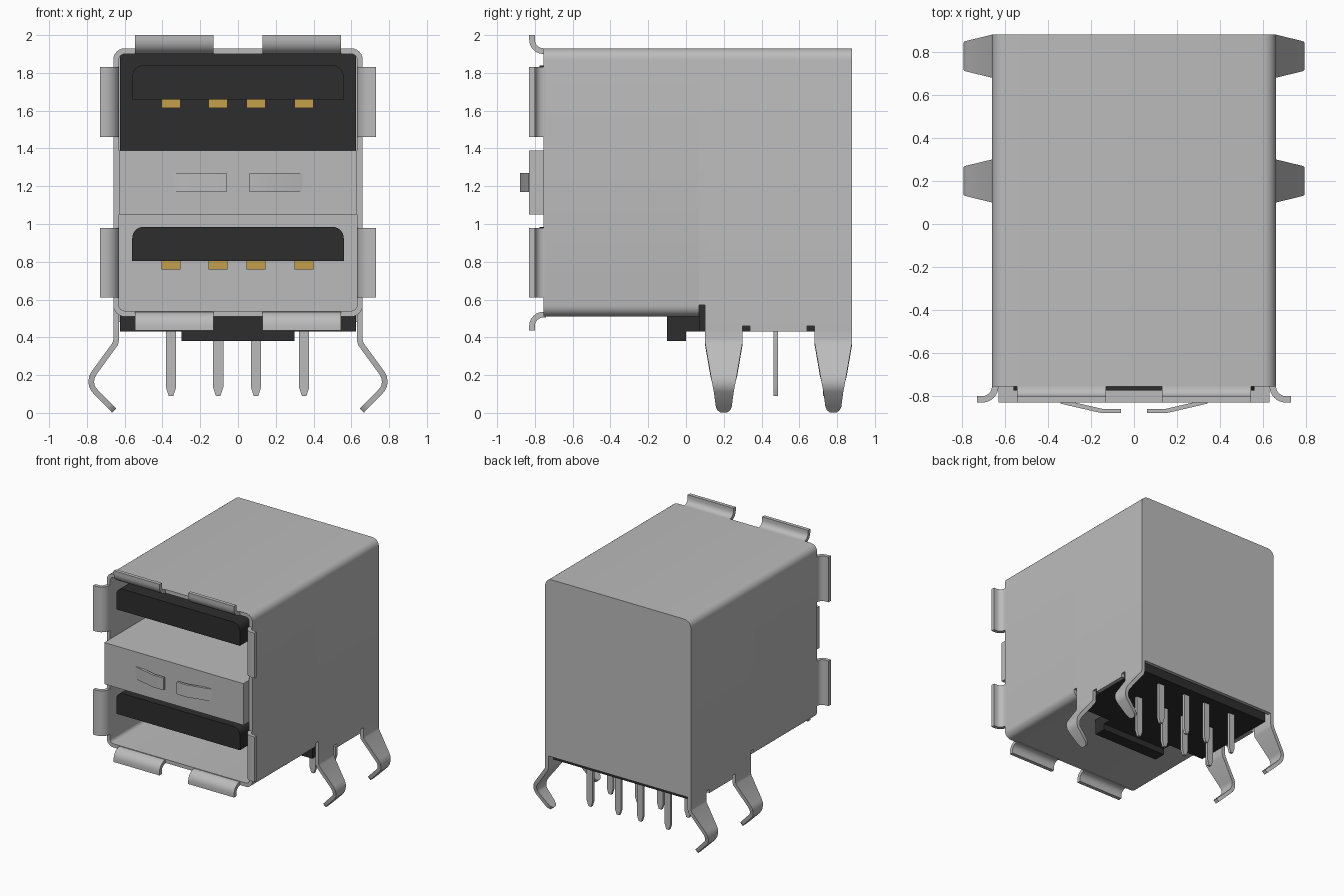
import bpy, bmesh, math
from mathutils import Vector

cube = bpy.data.objects.get("Cube")
if cube:
    bpy.data.objects.remove(cube, do_unlink=True)


def material(name, rgb):
    m = bpy.data.materials.new(name)
    m.use_nodes = True
    m.diffuse_color = (*rgb, 1)
    m.node_tree.nodes["Principled BSDF"].inputs["Base Color"].default_value = (*rgb, 1)
    return m


STEEL = material("grey_steel", (0.50, 0.50, 0.50))
BLACK = material("black_plastic", (0.027, 0.027, 0.027))
GOLD = material("gold_contact", (0.56, 0.35, 0.075))


def finish(name, bm, mat):
    bmesh.ops.recalc_face_normals(bm, faces=bm.faces)
    me = bpy.data.meshes.new(name)
    bm.to_mesh(me)
    bm.free()
    me.materials.append(mat)
    ob = bpy.data.objects.new(name, me)
    bpy.context.collection.objects.link(ob)
    bpy.ops.object.select_all(action='DESELECT')
    ob.select_set(True)
    bpy.context.view_layer.objects.active = ob
    bpy.ops.object.shade_smooth_by_angle(angle=math.radians(35))
    return ob


def along_y(u, v, t):
    return (u, t, v)


def prism(name, pts, lo, hi, mat, place=along_y):
    """Extrude a flat outline between lo and hi."""
    bm = bmesh.new()
    a = [bm.verts.new(place(u, v, lo)) for u, v in pts]
    b = [bm.verts.new(place(u, v, hi)) for u, v in pts]
    n = len(pts)
    bm.faces.new(a)
    bm.faces.new(b[::-1])
    for i in range(n):
        j = (i + 1) % n
        bm.faces.new((a[i], a[j], b[j], b[i]))
    return finish(name, bm, mat)


def box(name, x0, x1, y0, y1, z0, z1, mat):
    return prism(name, [(x0, z0), (x1, z0), (x1, z1), (x0, z1)], y0, y1, mat)


def sheet(name, path, thick, spans, mat, place, closed=False):
    """Bent sheet metal: a midline with thickness, spanning (lo, hi) at each point."""
    n = len(path)
    p = [Vector(q) for q in path]
    if isinstance(spans, tuple):
        spans = [spans] * n
    bm = bmesh.new()
    rings = []
    for i in range(n):
        prev = p[i - 1] if (i or closed) else None
        nxt = p[(i + 1) % n] if (i < n - 1 or closed) else None
        d1 = (p[i] - prev).normalized() if prev else (nxt - p[i]).normalized()
        d2 = (nxt - p[i]).normalized() if nxt else d1
        nrm = Vector((-(d1 + d2).y, (d1 + d2).x)).normalized()
        off = nrm * thick / 2 / max(0.5, nrm.dot(Vector((-d1.y, d1.x))))
        a, b = p[i] + off, p[i] - off
        lo, hi = spans[i]
        rings.append([bm.verts.new(place(*q)) for q in
                      ((a.x, a.y, lo), (b.x, b.y, lo), (b.x, b.y, hi), (a.x, a.y, hi))])
    for i in range(n if closed else n - 1):
        r, s = rings[i], rings[(i + 1) % n]
        for k in range(4):
            m = (k + 1) % 4
            bm.faces.new((r[k], r[m], s[m], s[k]))
    if not closed:
        bm.faces.new(rings[0])
        bm.faces.new(rings[-1][::-1])
    return finish(name, bm, mat)


def arc(cx, cz, r, a0, a1, steps=6):
    return [(cx + r * math.cos(math.radians(a0 + (a1 - a0) * i / steps)),
             cz + r * math.sin(math.radians(a0 + (a1 - a0) * i / steps)))
            for i in range(steps + 1)]


def arch(hx, top, r, bottom):
    """Upside-down U with rounded top corners."""
    return ([(hx, bottom)] + arc(hx - r, top - r, r, 0, 90)
            + arc(-hx + r, top - r, r, 90, 180) + [(-hx, bottom)])


# Shell: closed tube at the front, open-bottomed arch behind, flat back
R = 0.045
loop = (arch(0.645, 1.915, R, 0.6)[1:-1]
        + arc(-0.6, 0.57, R, 180, 270) + arc(0.6, 0.57, R, 270, 360))
sheet("shell_front", loop, 0.03, (-0.755, 0.07), STEEL, along_y, closed=True)
sheet("shell_relief", arch(0.645, 1.915, R, 0.57), 0.03, (0.07, 0.10), STEEL, along_y)
sheet("shell_rear", arch(0.645, 1.915, R, 0.46), 0.03, (0.10, 0.88), STEEL, along_y)
prism("shell_back", arch(0.63, 1.90, 0.03, 0.48), 0.85, 0.88, STEEL)

# Side skirts and bent, tapering board-lock legs
leg_path = [(0.645, 0.46, 0.10), (0.645, 0.385, 0.10), (0.650, 0.365, 0.099),
            (0.763, 0.210, 0.072), (0.774, 0.188, 0.068), (0.777, 0.165, 0.063),
            (0.774, 0.143, 0.058), (0.763, 0.122, 0.053), (0.685, 0.042, 0.042),
            (0.668, 0.025, 0.034), (0.656, 0.012, 0.018)]
for side, s in (("left", 1), ("right", -1)):
    x0, x1 = sorted((s * 0.63, s * 0.66))
    box(f"skirt_{side}", x0, x1, 0.34, 0.64, 0.43, 0.46, STEEL)
    for end, cy in (("front", 0.20), ("rear", 0.78)):
        box(f"skirt_{end}_{side}", x0, x1, cy - 0.1, cy + 0.1, 0.43, 0.46, STEEL)
        sheet(f"leg_{end}_{side}", [(s * x, z) for x, z, w in leg_path], 0.03,
              [(cy - w, cy + w) for x, z, w in leg_path], STEEL, along_y)

# Flared flange tabs around the mouth: profile is (outward, y)
flare = [(-0.015, -0.74)] + [(0.045 + u, -0.755 + v)
                             for u, v in arc(0, 0, 0.06, 180, 270)] + [(0.07, -0.815)]
for side, s in (("left", 1), ("right", -1)):
    span = tuple(sorted((s * 0.13, s * 0.545)))
    sheet(f"top_tab_{side}", flare, 0.03, span, STEEL, lambda n, y, t: (t, y, 1.93 + n))
    sheet(f"bottom_tab_{side}", flare, 0.03, span, STEEL, lambda n, y, t: (t, y, 0.505 - n))
    for level, z0, z1 in (("upper", 1.46, 1.83), ("lower", 0.61, 0.98)):
        sheet(f"side_tab_{level}_{side}", flare, 0.03, (z0, z1), STEEL,
              lambda n, y, t: (s * (0.66 + n), y, t))
    # Spring finger on the divider
    sheet(f"spring_finger_{side}",
          [(s * 0.34, -0.825), (s * 0.15, -0.869), (s * 0.06, -0.869)], 0.02,
          (1.17, 1.27), STEEL, lambda u, v, t: (u, v, t))

# Divider between the two ports, and liner at the rear of the lower port
box("divider", -0.63, 0.63, -0.83, 0.10, 1.05, 1.39, STEEL)
box("lower_port_liner", -0.63, 0.63, 0.05, 0.07, 0.54, 1.05, STEEL)

# Plastic housing inside, its foot and locating block
box("housing", -0.625, 0.625, 0.10, 0.82, 0.43, 1.90, BLACK)
box("housing_lip", -0.625, 0.625, 0.07, 0.10, 0.43, 0.58, BLACK)
box("housing_foot", -0.30, 0.30, 0.0, 0.07, 0.43, 0.52, BLACK)
box("locating_block", -0.30, 0.30, -0.10, 0.0, 0.38, 0.52, BLACK)

# Tongues with gold contacts under them, and solder pins below
columns = (-0.355, -0.105, 0.095, 0.35)
for level, z in (("upper", 1.66), ("lower", 0.805)):
    prism(f"tongue_{level}", arch(0.56, z + 0.18, 0.06, z), -0.775, 0.10, BLACK)
    for i, x in enumerate(columns):
        box(f"contact_{level}_{i + 1}", x - 0.05, x + 0.05, -0.60, 0.10,
            z - 0.045, z, GOLD)
for row, y in (("front", 0.475), ("rear", 0.735)):
    for i, x in enumerate(columns):
        prism(f"pin_{row}_{i + 1}",
              [(x - 0.027, 0.45), (x - 0.027, 0.135), (x - 0.012, 0.09),
               (x + 0.012, 0.09), (x + 0.027, 0.135), (x + 0.027, 0.45)],
              y - 0.011, y + 0.011, STEEL)
